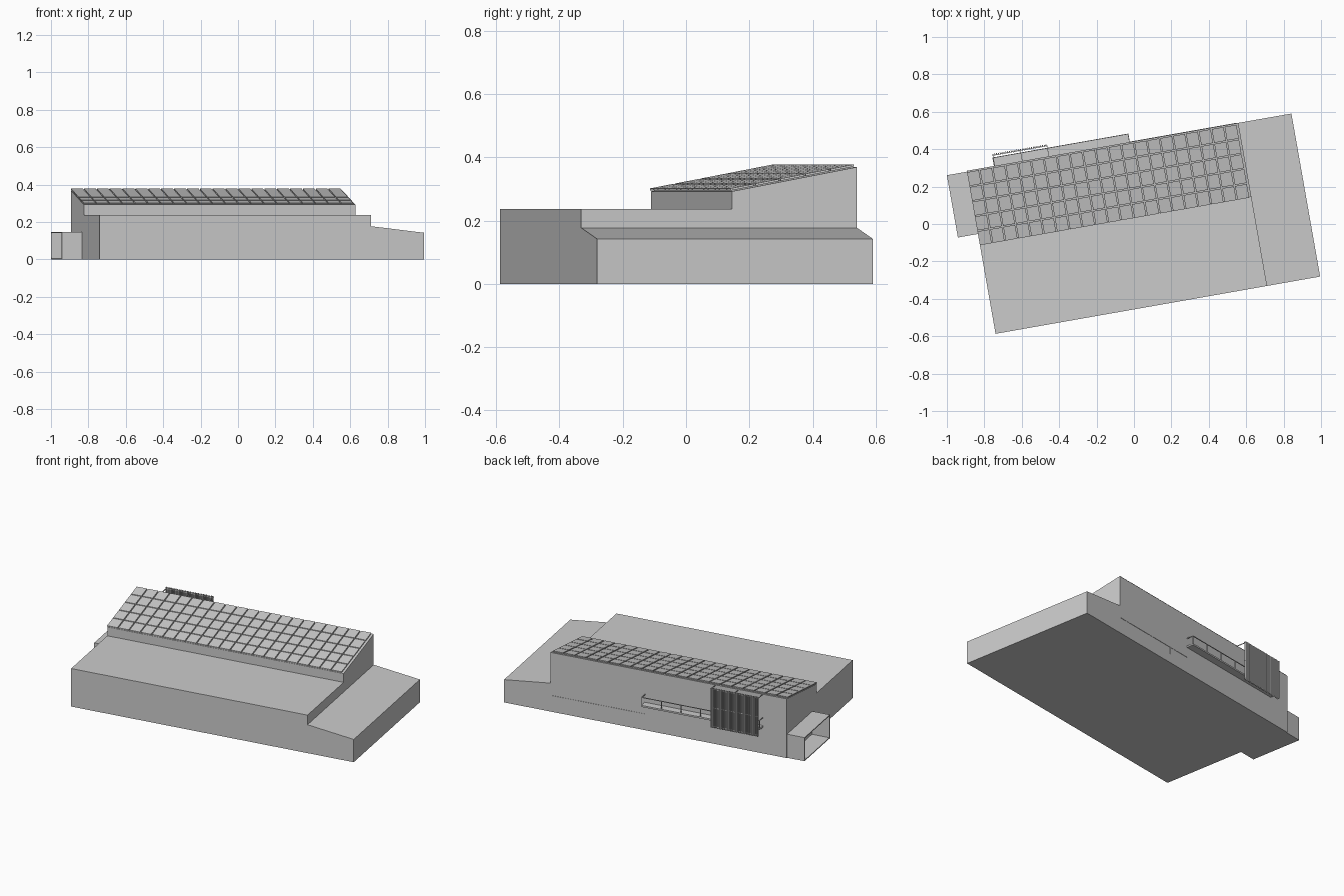
import bpy
from math import radians
from mathutils import Matrix, Vector

cube = bpy.data.objects.get("Cube")
if cube:
    bpy.data.objects.remove(cube)

# Plan frame: s along the front, t to the back, turned ten degrees
PLAN = Matrix.Translation((-0.74, -0.587, 0)) @ Matrix.Rotation(radians(10), 4, "Z")
LENGTH, MAIN, DEPTH = 1.762, 1.474, 0.885
RIDGE_T, EAVE_Z, TOP_Z = 0.483, 0.292, 0.369

grey = bpy.data.materials.new("light_grey")
grey.use_nodes = True
grey.diffuse_color = (0.6, 0.6, 0.6, 1)
grey.node_tree.nodes["Principled BSDF"].inputs["Base Color"].default_value = (0.6, 0.6, 0.6, 1)


def add_mesh(name, verts, faces):
    mesh = bpy.data.meshes.new(name)
    mesh.from_pydata([PLAN @ Vector(v) for v in verts], [], faces)
    mesh.materials.append(grey)
    obj = bpy.data.objects.new(name, mesh)
    bpy.context.collection.objects.link(obj)
    return obj


def prism(name, profile, place, a, b):
    """Extrude a counter-clockwise profile from a to b; place maps (p, q, w) to (s, t, z)."""
    n = len(profile)
    verts = [place(p, q, w) for w in (a, b) for p, q in profile]
    faces = [tuple(reversed(range(n))), tuple(range(n, 2 * n))]
    faces += [(i, (i + 1) % n, n + (i + 1) % n, n + i) for i in range(n)]
    return add_mesh(name, verts, faces)


def box_data(s, t, z):
    verts = [(a, b, c) for c in z for a, b in
             ((s[0], t[0]), (s[1], t[0]), (s[1], t[1]), (s[0], t[1]))]
    faces = [(3, 2, 1, 0), (4, 5, 6, 7), (0, 1, 5, 4),
             (1, 2, 6, 5), (2, 3, 7, 6), (3, 0, 4, 7)]
    return verts, faces


def boxes(name, items):
    verts, faces = [], []
    for item in items:
        v, f = box_data(*item)
        faces += [tuple(i + len(verts) for i in face) for face in f]
        verts += v
    return add_mesh(name, verts, faces)


# Main hall: low front terrace and raised rear with a sloping roof
prism("main_hall",
      [(0, 0), (DEPTH, 0), (DEPTH, TOP_Z), (RIDGE_T, EAVE_Z), (RIDGE_T, 0.237), (0, 0.237)],
      lambda p, q, w: (w, p, q), 0, MAIN)

# Side wing with a gently falling roof
prism("side_wing", [(MAIN, 0), (MAIN, 0.177), (LENGTH, 0.142), (LENGTH, 0)],
      lambda p, q, w: (p, w, q), 0, DEPTH)

# Open-ended porch
E, F, B, H, W = -0.109, 0.542, 0.88, 0.147, 0.006
boxes("porch", [
    ((E, 0), (F, B), (0, W)),
    ((E, 0), (F, B), (H - W, H)),
    ((E, 0), (F, F + W), (W, H - W)),
    ((E, 0), (B - W, B), (W, H - W)),
])

# Roof panels in a grid along the slope
ROWS, COLS, GAP = 5, 21, 0.006
slope = (TOP_Z - EAVE_Z) / (DEPTH - RIDGE_T)
dt, ds = (DEPTH - RIDGE_T) / ROWS, (MAIN - 0.006) / COLS
panels = []
for r in range(ROWS):
    for c in range(COLS):
        panels.append(((c * ds, (c + 1) * ds - GAP),
                       (RIDGE_T - 0.002 + r * dt, RIDGE_T - 0.002 + (r + 1) * dt - GAP),
                       (0.003, 0.01)))
roof = boxes("roof_panels", panels)
inverse = PLAN.inverted()
for v in roof.data.vertices:
    v.co.z += EAVE_Z + slope * ((inverse @ v.co).y - RIDGE_T)

# Rear balcony slab with a thin handrail and posts
S0, S1, OUT = 0.147, 0.885, 0.931
boxes("balcony_slab", [((S0, S1), (DEPTH, OUT), (0.164, 0.174))])
R = 0.004
rail = [((S0, S1), (OUT - R, OUT), (0.221, 0.225))]
rail += [((s, s + R), (DEPTH, OUT), (0.221, 0.225)) for s in (S0, S1 - R)]
rail += [((s, s + R), (OUT - R, OUT), (0.174, 0.221))
         for s in (S0 + i * (S1 - S0 - R) / 6 for i in range(7))]
boxes("balcony_rail", rail)

# Slatted screen behind the balcony, held by brackets
SLATS, A, C = 30, 0.15, 0.449
step = (C - A) / SLATS
screen = [((A + i * step, A + i * step + 0.005), (0.939, 0.95), (0.13, 0.375))
          for i in range(SLATS)]
screen += [((A, C), (0.941, 0.944), (z, z + 0.004)) for z in (0.135, 0.25, 0.366)]
screen += [((s, s + 0.003), (DEPTH, 0.942), (0.364, 0.368)) for s in (A, (A + C) / 2, C - 0.005)]
boxes("slat_screen", screen)

# Thin trim line and jamb on the rear wall
boxes("rear_trim", [((S1, MAIN - 0.01), (DEPTH, DEPTH + 0.002), (0.099, 0.102)),
                    ((1.03, 1.033), (DEPTH, DEPTH + 0.002), (0.055, 0.099))])
